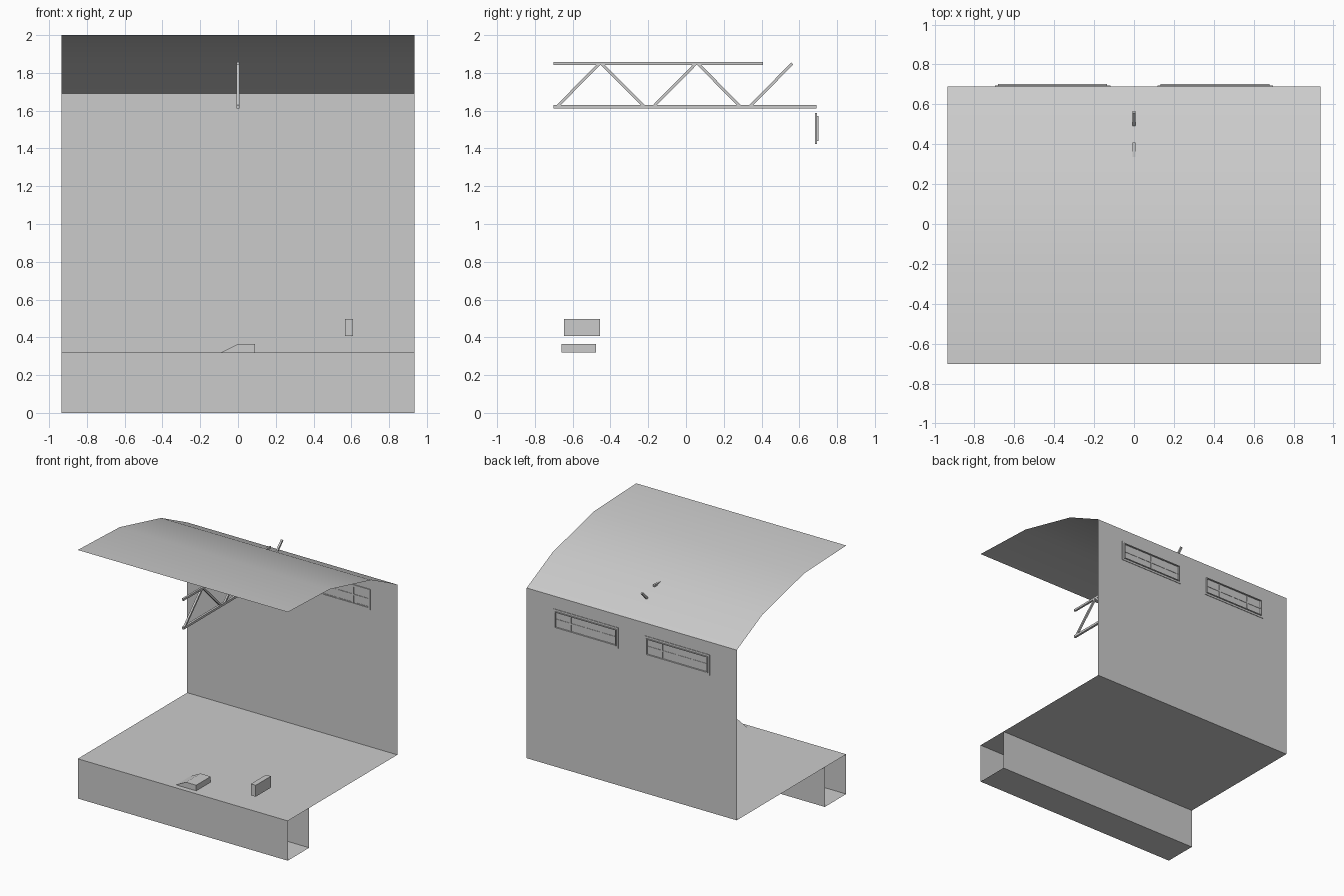
import bpy, bmesh, math
from mathutils import Vector

if "Cube" in bpy.data.objects:
    bpy.data.objects.remove(bpy.data.objects["Cube"])

W = 0.935            # half width of the hall
FRONT, BACK = -0.702, 0.69
FLOOR = 0.32


def make(name, bm):
    mesh = bpy.data.meshes.new(name)
    bm.to_mesh(mesh)
    bm.free()
    ob = bpy.data.objects.new(name, mesh)
    bpy.context.collection.objects.link(ob)
    return ob


def sheet(name, profile, smooth=False):
    """Sweep an open (y, z) profile across the full width."""
    bm = bmesh.new()
    rows = [[bm.verts.new((x, y, z)) for x in (-W, W)] for y, z in profile]
    for a, b in zip(rows, rows[1:]):
        bm.faces.new((a[0], a[1], b[1], b[0])).smooth = smooth
    return make(name, bm)


def add_box(bm, lo, hi):
    lo, hi = Vector(lo), Vector(hi)
    verts = bmesh.ops.create_cube(bm, size=1)["verts"]
    for v in verts:
        v.co = (lo + hi) / 2 + v.co * (hi - lo)


def add_ring(bm, x0, x1, y0, y1, z0, z1, t):
    """Rectangular frame of border t."""
    add_box(bm, (x0, y0, z0), (x1, y1, z0 + t))
    add_box(bm, (x0, y0, z1 - t), (x1, y1, z1))
    add_box(bm, (x0, y0, z0 + t), (x0 + t, y1, z1 - t))
    add_box(bm, (x1 - t, y0, z0 + t), (x1, y1, z1 - t))


def add_beam(bm, a, b, t):
    """Square bar between two (y, z) points in the x = 0 plane."""
    a, b = Vector((0, *a)), Vector((0, *b))
    d = (b - a).normalized()
    n = Vector((0, -d.z, d.y))
    for v in bmesh.ops.create_cube(bm, size=1)["verts"]:
        c = v.co.copy()
        v.co = (a + b) / 2 + d * c.y * (b - a).length + n * c.z * t + Vector((c.x * t, 0, 0))


# Shell: floor, back wall, half-arch roof
sheet("floor", [(FRONT, FLOOR), (BACK, FLOOR)])
sheet("back_wall", [(BACK, FLOOR), (BACK, 1.69)])
sheet("roof", [(BACK, 1.69), (0.36, 1.852), (-0.17, 1.98), (FRONT, 2.0)], True)

# Open-ended hollow step under the front edge
sheet("front_step", [(FRONT, FLOOR), (FRONT, 0), (-0.43, 0), (-0.43, FLOOR)])

# Roof truss
bm = bmesh.new()
add_beam(bm, (FRONT, 1.85), (0.408, 1.85), 0.016)
add_beam(bm, (FRONT, 1.62), (BACK, 1.62), 0.018)
for y in (-0.68, -0.17, 0.34):
    add_beam(bm, (y, 1.624), (y + 0.222, 1.849), 0.015)
for y in (-0.448, 0.062):
    add_beam(bm, (y, 1.849), (y + 0.228, 1.62), 0.015)
make("roof_truss", bm)

# Windows: outer frame, sash and glazing bars
for side, x0 in (("left", -0.697), ("right", 0.118)):
    x1, z0, z1 = x0 + 0.578, 1.424, 1.588
    bm = bmesh.new()
    add_ring(bm, x0, x1, 0.683, 0.694, z0, z1, 0.016)
    add_ring(bm, x0 + 0.016, x1 - 0.016, 0.688, 0.702, z0 + 0.016, z1 - 0.016, 0.006)
    for i in (1, 2, 3):
        x = x0 + 0.016 + i * 0.546 / 4
        add_box(bm, (x - 0.006, 0.685, z0 + 0.016), (x + 0.006, 0.693, z1 - 0.016))
    zm = (z0 + z1) / 2
    add_box(bm, (x0 + 0.016, 0.686, zm - 0.005), (x1 - 0.016, 0.693, zm + 0.005))
    make("window_" + side, bm)

# Wedge-shaped block on the floor
bm = bmesh.new()
outline = [(-0.09, FLOOR), (0.09, FLOOR), (0.09, 0.365), (0, 0.365)]
face = bm.faces.new([bm.verts.new((x, -0.66, z)) for x, z in outline])
ext = bmesh.ops.extrude_face_region(bm, geom=[face])["geom"]
bmesh.ops.translate(bm, vec=(0, 0.184, 0),
                    verts=[g for g in ext if isinstance(g, bmesh.types.BMVert)])
bmesh.ops.recalc_face_normals(bm, faces=bm.faces)
make("floor_wedge", bm)

# Small raised block
bm = bmesh.new()
add_box(bm, (0.567, -0.646, 0.406), (0.61, -0.454, 0.498))
make("raised_block", bm)
